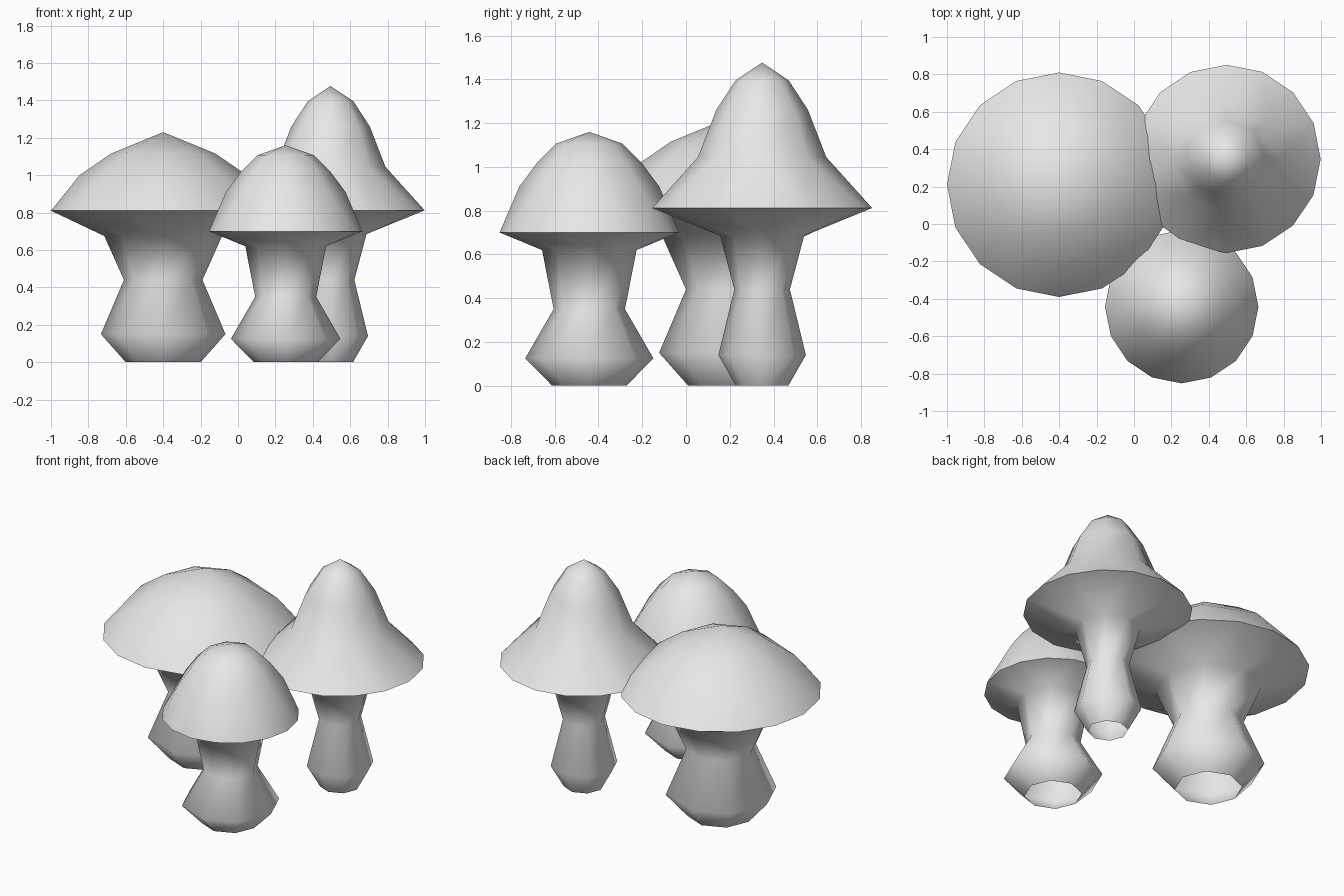
import bpy, bmesh, math

if "Cube" in bpy.data.objects:
    bpy.data.objects.remove(bpy.data.objects["Cube"])

grey = bpy.data.materials.new("pale grey")
grey.diffuse_color = (0.8, 0.8, 0.8, 1)
grey.use_nodes = True
grey.node_tree.nodes["Principled BSDF"].inputs["Base Color"].default_value = grey.diffuse_color


def ring(bm, x, y, r, z, n):
    return [bm.verts.new((x + r * math.cos(2 * math.pi * i / n),
                          y + r * math.sin(2 * math.pi * i / n), z))
            for i in range(n)]


def join(bm, a, b):
    """Bridge two rings; an 8-ring meets the 16-sided rim with triangles."""
    if len(a) == len(b):
        n = len(a)
        for i in range(n):
            j = (i + 1) % n
            bm.faces.new((a[i], a[j], b[j], b[i]))
        return
    flip = len(a) > len(b)
    small, big = (b, a) if flip else (a, b)
    n = len(small)
    for i in range(n):
        s, t = small[i], small[(i + 1) % n]
        p, q, r = big[2 * i], big[2 * i + 1], big[(2 * i + 2) % (2 * n)]
        for f in ((s, q, p), (s, t, q), (t, r, q)):
            bm.faces.new(f if not flip else f[::-1])


def mushroom(name, x, y, stem, rim, cap, top):
    """Stem profile (open foot), wide rim, cap profile and tip, bottom to top."""
    bm = bmesh.new()
    rings = [ring(bm, x, y, r, z, 8) for r, z in stem]
    rings.append(ring(bm, x, y, *rim, 16))
    rings += [ring(bm, x, y, r, z, 8) for r, z in cap]
    for a, b in zip(rings, rings[1:]):
        join(bm, a, b)
    tip = bm.verts.new((x, y, top))
    last = rings[-1]
    for i in range(8):
        bm.faces.new((last[i], last[(i + 1) % 8], tip))
    # smooth everywhere, crisp along the rim
    for f in bm.faces:
        f.smooth = True
    rim_ring = set(rings[len(stem)])
    bm.normal_update()
    for e in bm.edges:
        if e.verts[0] in rim_ring and e.verts[1] in rim_ring:
            e.smooth = False
    me = bpy.data.meshes.new(name)
    bm.to_mesh(me)
    bm.free()
    me.materials.append(grey)
    bpy.context.collection.objects.link(bpy.data.objects.new(name, me))


# broad mushroom on the left
mushroom("broad_mushroom", -0.40, 0.21,
         [(0.20, 0), (0.333, 0.15), (0.21, 0.44), (0.315, 0.675)],
         (0.60, 0.81), [(0.447, 1.00), (0.28, 1.115)], 1.23)
# small round mushroom in front
mushroom("small_mushroom", 0.255, -0.442,
         [(0.17, 0), (0.293, 0.125), (0.163, 0.35), (0.216, 0.62)],
         (0.41, 0.70), [(0.32, 0.91), (0.238, 1.02), (0.15, 1.107)], 1.16)
# tall pointed mushroom on the right
mushroom("tall_mushroom", 0.495, 0.348,
         [(0.12, 0), (0.20, 0.14), (0.127, 0.44), (0.192, 0.685)],
         (0.503, 0.812), [(0.293, 1.045), (0.21, 1.26), (0.122, 1.395)], 1.477)
